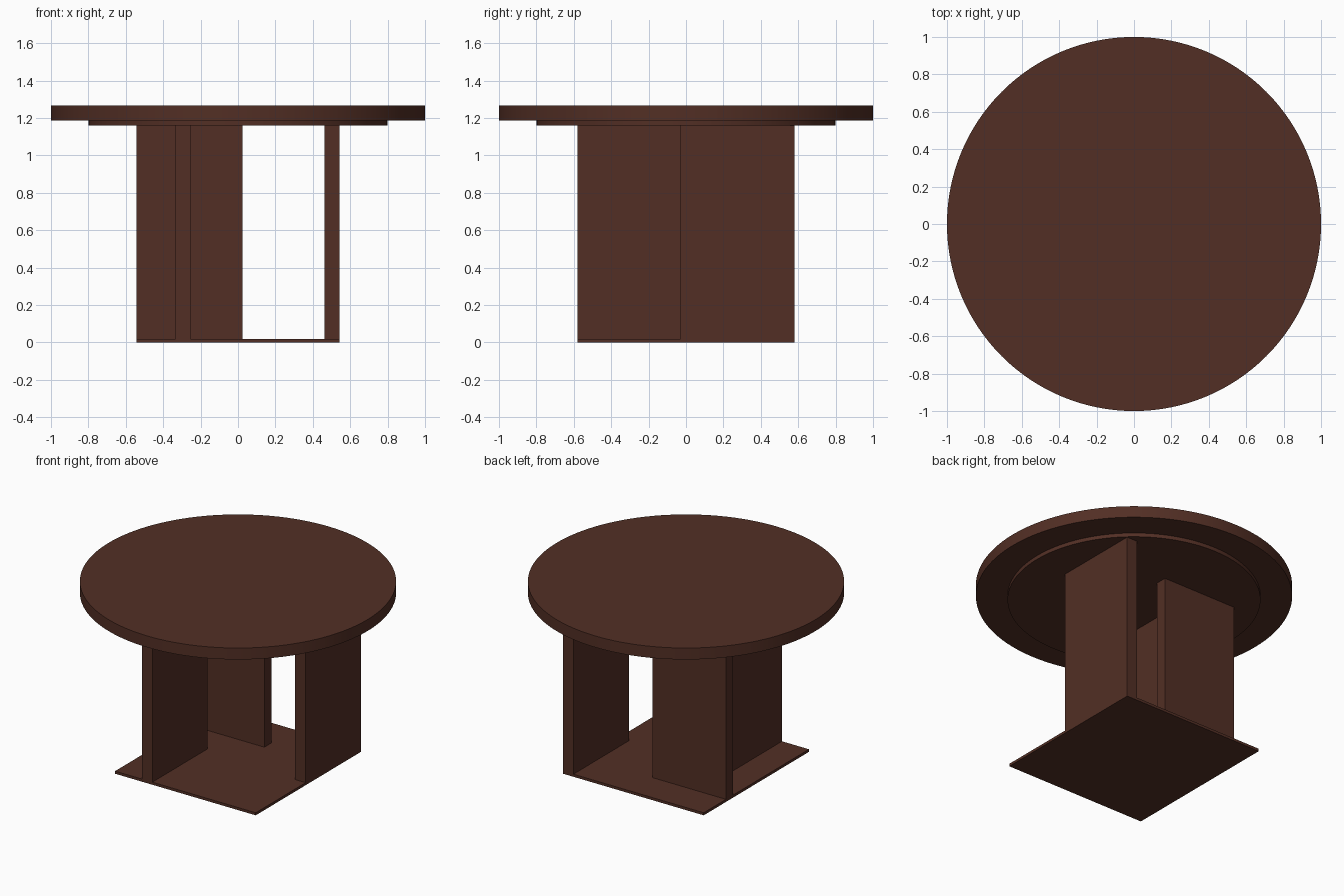
import bpy, math

if "Cube" in bpy.data.objects:
    bpy.data.objects.remove(bpy.data.objects["Cube"])

wood = bpy.data.materials.new("dark brown wood")
wood.diffuse_color = (0.085, 0.028, 0.018, 1)
wood.use_nodes = True
wood.node_tree.nodes["Principled BSDF"].inputs["Base Color"].default_value = wood.diffuse_color

def box(name, x, y, z):
    """Box spanning the given (min, max) ranges."""
    bpy.ops.mesh.primitive_cube_add(size=1, location=[(a + b) / 2 for a, b in (x, y, z)])
    o = bpy.context.object
    o.name = name
    o.scale = [b - a for a, b in (x, y, z)]
    bpy.ops.object.transform_apply(location=False, rotation=False, scale=True)
    o.data.materials.append(wood)

def disc(name, radius, z0, z1):
    bpy.ops.mesh.primitive_cylinder_add(vertices=128, radius=radius, depth=z1 - z0,
                                        location=(0, 0, (z0 + z1) / 2))
    o = bpy.context.object
    o.name = name
    bpy.ops.object.shade_smooth_by_angle(angle=math.radians(30))
    o.data.materials.append(wood)

BASE_TOP, PANEL_TOP, RIM_BOTTOM, TOP = 0.018, 1.16, 1.187, 1.267
HX, HY, T = 0.543, 0.58, 0.08
leg_z = (BASE_TOP, PANEL_TOP)

# round top and the smaller disc beneath it
disc("table_top", 1.0, RIM_BOTTOM, TOP)
disc("under_top_disc", 0.8, PANEL_TOP, RIM_BOTTOM)

# thin rectangular floor plate
box("base_plate", (-HX, HX), (-HY, HY), (0, BASE_TOP))

# three upright slabs arranged in a pinwheel
box("right_leg_panel", (HX - T, HX), (-0.03, HY), leg_z)
box("front_leg_panel", (-0.335, -0.335 + T), (-HY, 0.03), leg_z)
box("back_leg_panel", (-HX, 0.025), (0.255, 0.255 + T), leg_z)
